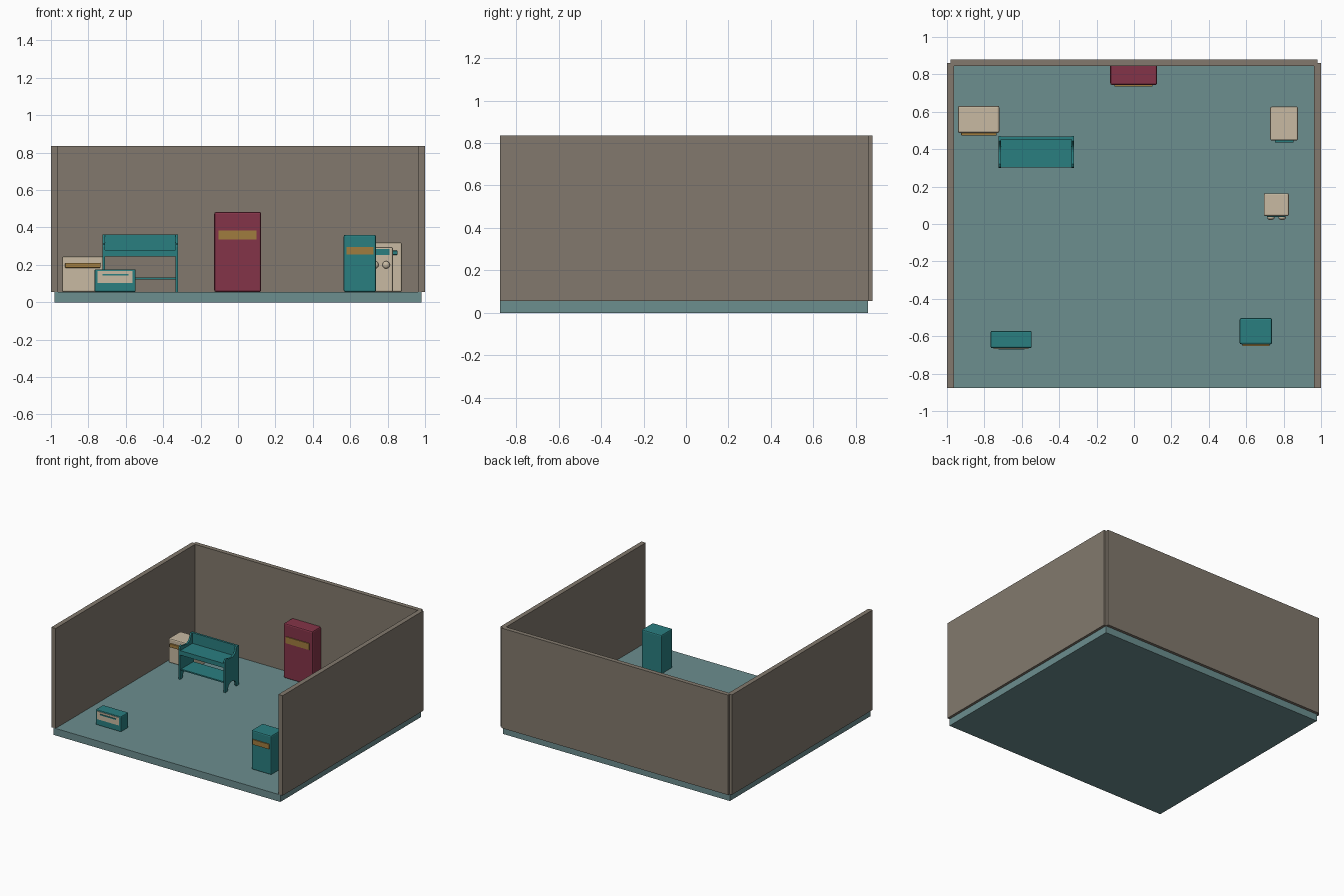
import bpy, bmesh, math

if "Cube" in bpy.data.objects:
    bpy.data.objects.remove(bpy.data.objects["Cube"])


def material(name, r, g, b):
    lin = lambda c: ((c / 255 + 0.055) / 1.055) ** 2.4 if c > 10 else c / 255 / 12.92
    m = bpy.data.materials.new(name)
    m.diffuse_color = (lin(r), lin(g), lin(b), 1)
    m.use_nodes = True
    m.node_tree.nodes["Principled BSDF"].inputs["Base Color"].default_value = m.diffuse_color
    return m


FLOOR = material("grey teal", 108, 142, 143)
WALL = material("taupe", 130, 121, 109)
TEAL = material("teal", 42, 126, 128)
CREAM = material("cream", 200, 186, 162)
MUSTARD = material("mustard", 160, 124, 62)
RED = material("wine red", 132, 52, 72)


def finish(name, bm, mat):
    bmesh.ops.recalc_face_normals(bm, faces=bm.faces)
    me = bpy.data.meshes.new(name)
    bm.to_mesh(me)
    bm.free()
    me.materials.append(mat)
    ob = bpy.data.objects.new(name, me)
    bpy.context.collection.objects.link(ob)
    return ob


def box(name, x, y, z, mat, bevel=0.0):
    bm = bmesh.new()
    bmesh.ops.create_cube(bm, size=1)
    for v in bm.verts:
        for i, (a, b) in enumerate((x, y, z)):
            v.co[i] = a if v.co[i] < 0 else b
    if bevel:
        bmesh.ops.bevel(bm, geom=bm.edges[:], offset=bevel, segments=2,
                        profile=0.5, affect='EDGES')
    return finish(name, bm, mat)


def knob(name, x, y, z, r, mat):
    bm = bmesh.new()
    bmesh.ops.create_uvsphere(bm, u_segments=16, v_segments=8, radius=r)
    for v in bm.verts:
        v.co = (v.co.x + x, v.co.y * 0.7 + y, v.co.z + z)
    ob = finish(name, bm, mat)
    for p in ob.data.polygons:
        p.use_smooth = True


G = 0.055  # floor level

# room shell, open at the front
box("floor", (-0.98, 0.98), (-0.877, 0.858), (0, G), FLOOR)
box("back_wall", (-0.98, 0.98), (0.845, 0.88), (G, 0.836), WALL)
box("left_wall", (-1.0, -0.963), (-0.877, 0.86), (G, 0.836), WALL)
box("right_wall", (0.963, 1.0), (-0.877, 0.86), (G, 0.836), WALL)

# red fridge against the back wall
box("red_fridge", (-0.127, 0.124), (0.743, 0.86), (G, 0.483), RED, 0.01)
box("red_fridge_panel", (-0.103, 0.1), (0.736, 0.745), (0.335, 0.385), MUSTARD)

# low cream cabinet, back left
box("low_cabinet", (-0.942, -0.72), (0.487, 0.632), (G, 0.245), CREAM, 0.009)
box("low_cabinet_handle", (-0.924, -0.735), (0.473, 0.49), (0.184, 0.211), MUSTARD, 0.004)

# small teal chest, front left
box("small_chest", (-0.767, -0.547), (-0.663, -0.572), (G, 0.176), TEAL, 0.007)
box("small_chest_front", (-0.75, -0.564), (-0.667, -0.66), (0.104, 0.166), CREAM)
box("small_chest_slot", (-0.724, -0.586), (-0.672, -0.665), (0.143, 0.152), TEAL)

# tall teal cabinet, front right
box("teal_cabinet", (0.565, 0.738), (-0.643, -0.503), (G, 0.361), TEAL, 0.009)
box("teal_cabinet_panel", (0.58, 0.724), (-0.651, -0.64), (0.256, 0.295), MUSTARD)

# tall cream cabinet, back right
box("cream_cabinet", (0.728, 0.877), (0.446, 0.628), (G, 0.32), CREAM, 0.009)
box("cream_cabinet_panel", (0.753, 0.853), (0.435, 0.448), (0.254, 0.276), TEAL, 0.003)

# narrow cream cabinet with knobs, right side
box("narrow_cabinet", (0.694, 0.828), (0.043, 0.164), (G, 0.295), CREAM, 0.007)
box("narrow_cabinet_panel", (0.711, 0.811), (0.037, 0.046), (0.252, 0.285), TEAL)
for i, kx in enumerate((0.732, 0.792)):
    knob(f"narrow_cabinet_knob_{i + 1}", kx, 0.035, 0.2, 0.02, CREAM)

# teal bench: shaped side panels with an arched foot and a curved arm
N = 8
profile = [(0.30, G), (0.33, G)]
for i in range(N + 1):
    a = math.pi * (1 - i / N)
    profile.append((0.385 + 0.05 * math.cos(a), 0.07 + 0.045 * math.sin(a)))
profile += [(0.44, G), (0.47, G), (0.47, 0.363), (0.445, 0.363)]
for i in range(N + 1):
    a = i / N * math.pi / 2
    profile.append((0.385 + 0.05 * math.cos(a), 0.35 - 0.05 * math.sin(a)))
profile += [(0.34, 0.305), (0.32, 0.318), (0.305, 0.31), (0.30, 0.295)]
for name, x0 in (("bench_left_side", -0.725), ("bench_right_side", -0.335)):
    bm = bmesh.new()
    face = bm.faces.new([bm.verts.new((x0, y, z)) for y, z in profile])
    ext = bmesh.ops.extrude_face_region(bm, geom=[face])
    for v in ext["geom"]:
        if isinstance(v, bmesh.types.BMVert):
            v.co.x += 0.014
    finish(name, bm, TEAL)
box("bench_top", (-0.718, -0.328), (0.302, 0.468), (0.245, 0.28), TEAL)
box("bench_back", (-0.718, -0.328), (0.452, 0.469), (0.27, 0.363), TEAL)
box("bench_shelf", (-0.718, -0.328), (0.312, 0.466), (0.122, 0.132), TEAL)
